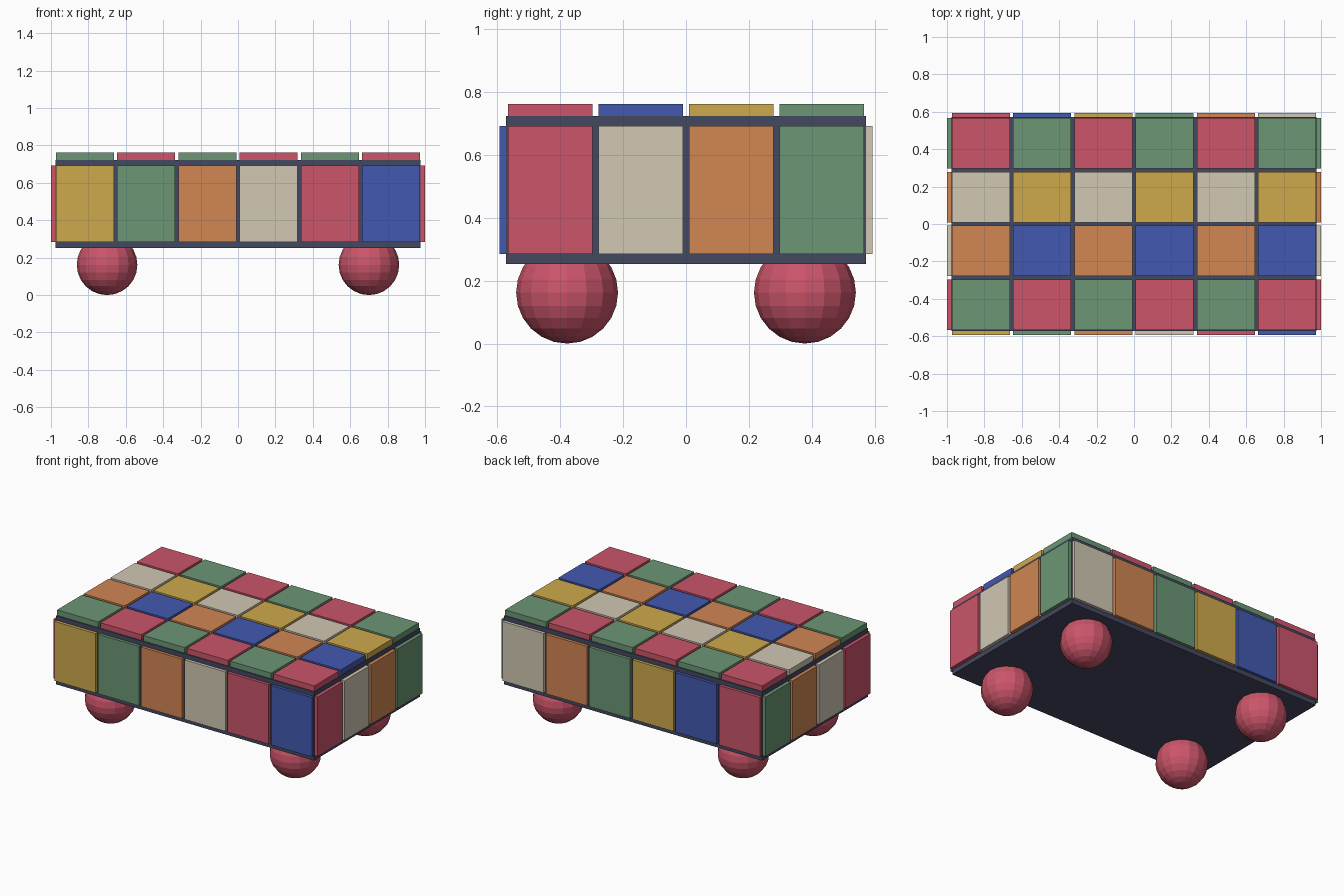
import bpy, bmesh
from mathutils import Matrix

if "Cube" in bpy.data.objects:
    bpy.data.objects.remove(bpy.data.objects["Cube"])


def material(name, rgb):
    m = bpy.data.materials.new(name)
    lin = [(c / 255 / 12.92) if c < 11 else ((c / 255 + 0.055) / 1.055) ** 2.4 for c in rgb]
    m.diffuse_color = (*lin, 1)
    m.use_nodes = True
    m.node_tree.nodes["Principled BSDF"].inputs["Base Color"].default_value = m.diffuse_color
    return m


MATS = {
    "R": material("rose red", (203, 85, 106)),
    "G": material("sage green", (108, 151, 117)),
    "O": material("orange", (209, 134, 83)),
    "W": material("beige", (209, 200, 180)),
    "Y": material("mustard", (207, 170, 77)),
    "B": material("blue", (66, 89, 177)),
    "D": material("dark slate", (68, 72, 96)),
}


def finish(name, bm, mat):
    me = bpy.data.meshes.new(name)
    bm.to_mesh(me)
    bm.free()
    me.materials.append(MATS[mat])
    ob = bpy.data.objects.new(name, me)
    bpy.context.collection.objects.link(ob)
    return ob


def box(name, center, size, mat):
    bm = bmesh.new()
    bmesh.ops.create_cube(bm, size=1, matrix=Matrix.Translation(center) @ Matrix.Diagonal((*size, 1)))
    return finish(name, bm, mat)


# Body dimensions
HX, HY, Z0, Z1 = 0.976, 0.572, 0.253, 0.723
PX, PY = 0.3275, 0.2875        # tile spacing
WX, WY = 0.310, 0.269          # tile widths
SIDE_Z, SIDE_H = 0.4885, 0.407  # side panel centre and height


def col_x(i):
    return (i - 2.5) * PX


def row_y(j):
    return (j - 1.5) * PY


box("body", (0, 0, (Z0 + Z1) / 2), (2 * HX, 2 * HY, Z1 - Z0), "D")

# Top tiles, rows from front to back
for j, row in enumerate(("GRGRGR", "OBOBOB", "WYWYWY", "RGRGRG")):
    for i, c in enumerate(row):
        box(f"top_tile_{j}_{i}", (col_x(i), row_y(j), 0.7405), (WX, WY, 0.041), c)

# Front and back panels, left to right
for name, s, row in (("front", -1, "YGOWRB"), ("back", 1, "RBYGOW")):
    for i, c in enumerate(row):
        box(f"{name}_panel_{i}", (col_x(i), s * 0.580, SIDE_Z), (WX, 0.025, SIDE_H), c)

# End panels, front to back
for name, s in (("left", -1), ("right", 1)):
    for j, c in enumerate("RWOG"):
        box(f"{name}_panel_{j}", (s * 0.9855, row_y(j), SIDE_Z), (0.029, WY, SIDE_H), c)

# Faceted ball wheels
for sx in (-1, 1):
    for sy in (-1, 1):
        bm = bmesh.new()
        bmesh.ops.create_uvsphere(bm, u_segments=16, v_segments=12, radius=0.162,
                                  matrix=Matrix.Translation((sx * 0.70, sy * 0.378, 0.162)))
        finish(f"wheel_{'left' if sx < 0 else 'right'}_{'front' if sy < 0 else 'back'}", bm, "R")
